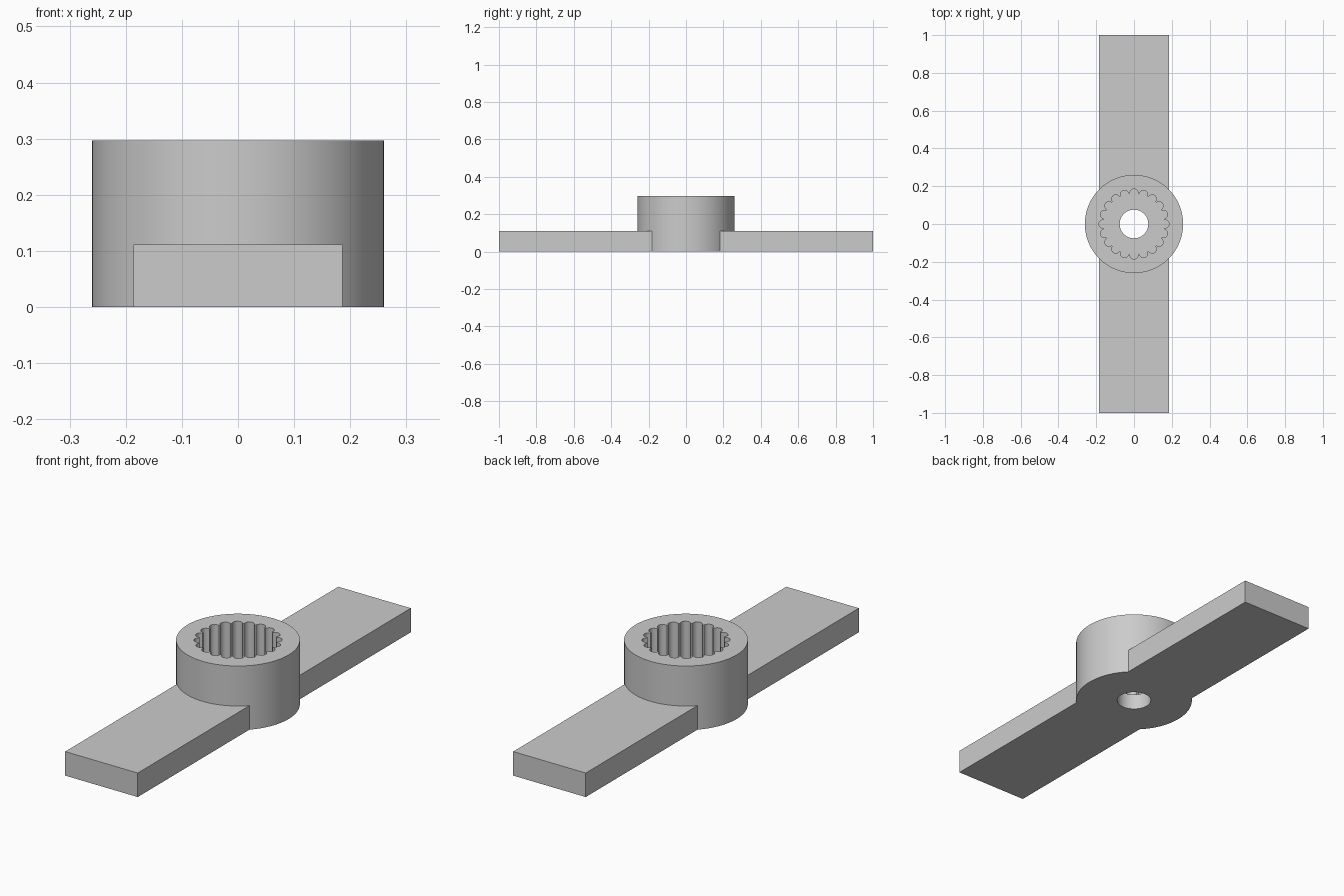
import bpy, bmesh
from math import sin, cos, tau, radians, asin

cube = bpy.data.objects.get("Cube")
if cube:
    bpy.data.objects.remove(cube, do_unlink=True)

HUB_R, HUB_H = 0.26, 0.297
ARM_W, ARM_H = 0.186, 0.1115       # half width, thickness
HOLE_R, FLOOR_Z = 0.0755, 0.0745
LOBES, STEPS = 20, 12
LOBE_C, LOBE_R = 0.1635, 0.0223    # lobe centre distance, lobe radius

grey = bpy.data.materials.new("light_grey")
grey.use_nodes = True
colour = (0.6, 0.6, 0.6, 1)
grey.diffuse_color = colour
grey.node_tree.nodes["Principled BSDF"].inputs["Base Color"].default_value = colour


def finish(bm, name):
    bmesh.ops.recalc_face_normals(bm, faces=bm.faces)
    mesh = bpy.data.meshes.new(name)
    bm.to_mesh(mesh)
    bm.free()
    mesh.materials.append(grey)
    obj = bpy.data.objects.new(name, mesh)
    bpy.context.collection.objects.link(obj)
    return obj


def circle(radius):
    n = LOBES * STEPS
    shift = (STEPS - 1) / 2        # lines the points up with the lobes
    return [(radius * cos(tau * (i - shift) / n), radius * sin(tau * (i - shift) / n))
            for i in range(n)]


def scallops():
    points = []
    for lobe in range(LOBES):
        a = tau * lobe / LOBES
        for s in range(STEPS):
            b = radians(94) * (2 * s / (STEPS - 1) - 1)
            u, v = LOBE_C + LOBE_R * cos(b), LOBE_R * sin(b)
            points.append((u * cos(a) - v * sin(a), u * sin(a) + v * cos(a)))
    return points


# Hub: rings joined from the outside, over the rim, down the socket and hole
bm = bmesh.new()
outer, socket, hole = circle(HUB_R), scallops(), circle(HOLE_R)
sections = [(outer, 0), (outer, HUB_H), (socket, HUB_H),
            (socket, FLOOR_Z), (hole, FLOOR_Z), (hole, 0)]
rings = [[bm.verts.new((x, y, z)) for x, y in pts] for pts, z in sections]
for k, ring in enumerate(rings):
    above = rings[(k + 1) % len(rings)]
    for i in range(len(ring)):
        j = (i + 1) % len(ring)
        bm.faces.new((ring[i], ring[j], above[j], above[i]))
hub = finish(bm, "splined_hub")
bpy.context.view_layer.objects.active = hub
hub.select_set(True)
bpy.ops.object.shade_smooth_by_angle(angle=radians(30))
hub.select_set(False)

# Arms: flat bars whose inner end follows the hub wall
for name, side in (("front_arm", -1), ("back_arm", 1)):
    bm = bmesh.new()
    r = HUB_R - 0.003
    half = asin(ARM_W / r)
    arc = [half * (i / 12 - 1) for i in range(25)]
    outline = [(r * sin(a), r * cos(a)) for a in arc] + [(ARM_W, 1), (-ARM_W, 1)]
    base = bm.faces.new([bm.verts.new((x, side * y, 0)) for x, y in outline])
    top = bmesh.ops.extrude_face_region(bm, geom=[base], use_keep_orig=True)
    bmesh.ops.translate(bm, vec=(0, 0, ARM_H),
                        verts=[g for g in top["geom"] if isinstance(g, bmesh.types.BMVert)])
    finish(bm, name)
